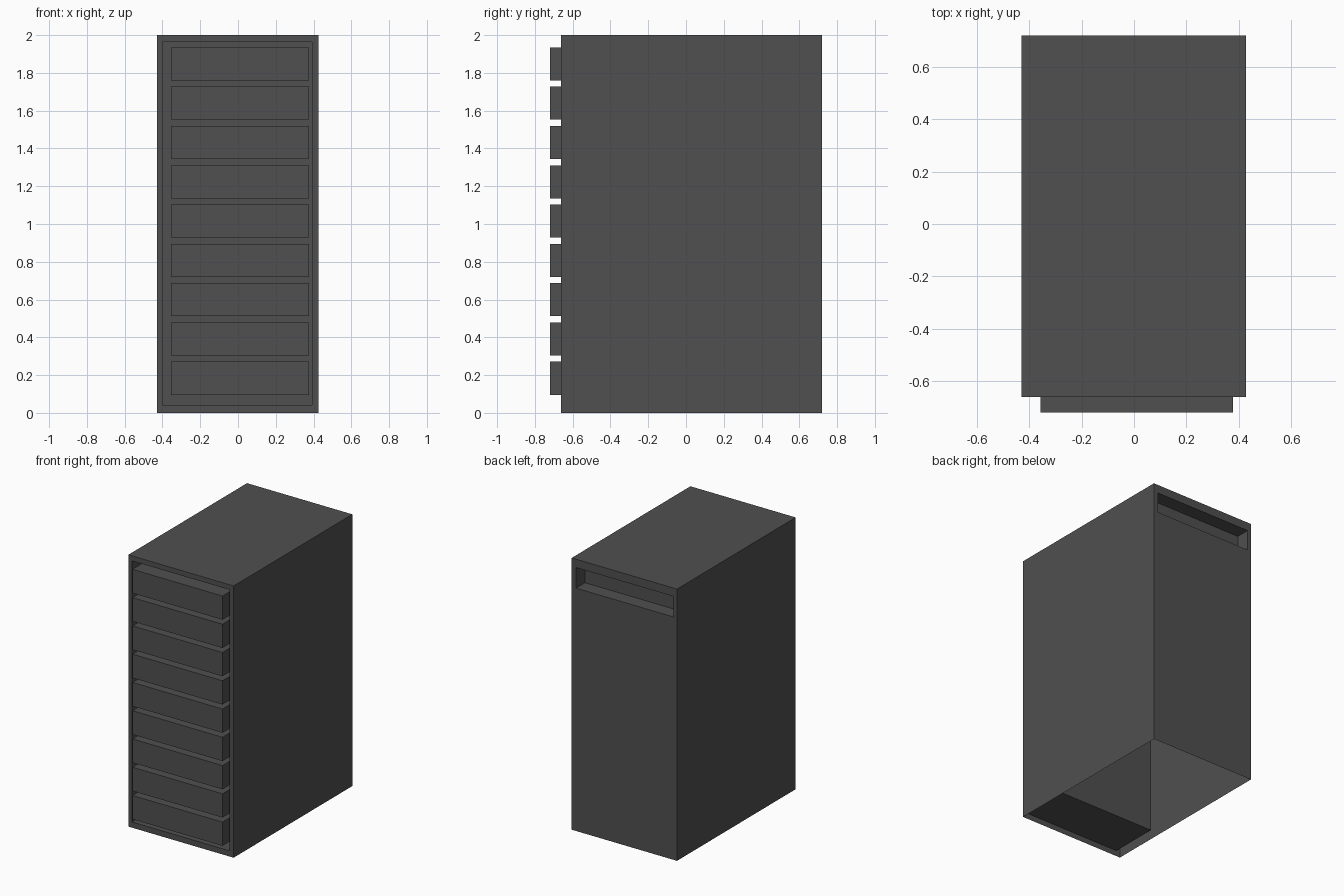
import bpy, bmesh

if "Cube" in bpy.data.objects:
    bpy.data.objects.remove(bpy.data.objects["Cube"])

mat = bpy.data.materials.new("dark grey metal")
mat.diffuse_color = (0.08, 0.08, 0.08, 1)
mat.use_nodes = True
mat.node_tree.nodes["Principled BSDF"].inputs["Base Color"].default_value = mat.diffuse_color

X0, X1 = -0.430, 0.427          # cabinet width
FRONT, BACK = -0.661, 0.719     # cabinet depth
TOP = 2.0


def ring(bm, x0, x1, z0, z1, y):
    """Rectangle of four verts in the plane y."""
    return [bm.verts.new(p) for p in ((x0, y, z0), (x1, y, z0), (x1, y, z1), (x0, y, z1))]


def bridge(bm, a, b, skip=()):
    """Quads between two rings, leaving out the listed sides."""
    for i in range(4):
        if i not in skip:
            j = (i + 1) % 4
            bm.faces.new((a[i], a[j], b[j], b[i]))


def finish(bm, name):
    mesh = bpy.data.meshes.new(name)
    bm.to_mesh(mesh)
    bm.free()
    mesh.materials.append(mat)
    obj = bpy.data.objects.new(name, mesh)
    bpy.context.collection.objects.link(obj)
    return obj


# Cabinet shell: open underneath, deep bay in front, shallow slot in the back
bm = bmesh.new()
front = ring(bm, X0, X1, 0, TOP, FRONT)
back = ring(bm, X0, X1, 0, TOP, BACK)
bridge(bm, back, front, skip=(0,))

bay_rim = ring(bm, -0.399, 0.392, 0.042, 1.963, FRONT)
bay_end = ring(bm, -0.399, 0.392, 0.042, 1.963, -0.297)
bridge(bm, front, bay_rim)
bridge(bm, bay_rim, bay_end)
bm.faces.new(bay_end)

slot_rim = ring(bm, -0.402, 0.392, 1.787, 1.938, BACK)
slot_end = ring(bm, -0.402, 0.392, 1.787, 1.938, BACK - 0.104)
bridge(bm, slot_rim, back)
bridge(bm, slot_end, slot_rim)
bm.faces.new(slot_end[::-1])
bmesh.ops.recalc_face_normals(bm, faces=bm.faces[:])
# Make sure the roof faces up
roof = max(bm.faces, key=lambda f: f.calc_center_median().z)
if roof.normal.z < 0:
    bmesh.ops.reverse_faces(bm, faces=bm.faces[:])
finish(bm, "cabinet")

# Nine drawers standing out of the bay, open where they meet its end
for i in range(9):
    z = 0.096 + i * 0.208
    bm = bmesh.new()
    face = ring(bm, -0.356, 0.377, z, z + 0.175, -0.719)
    rear = ring(bm, -0.356, 0.377, z, z + 0.175, -0.297)
    bm.faces.new(face)
    bridge(bm, rear, face)
    finish(bm, f"drawer_{i + 1}")
